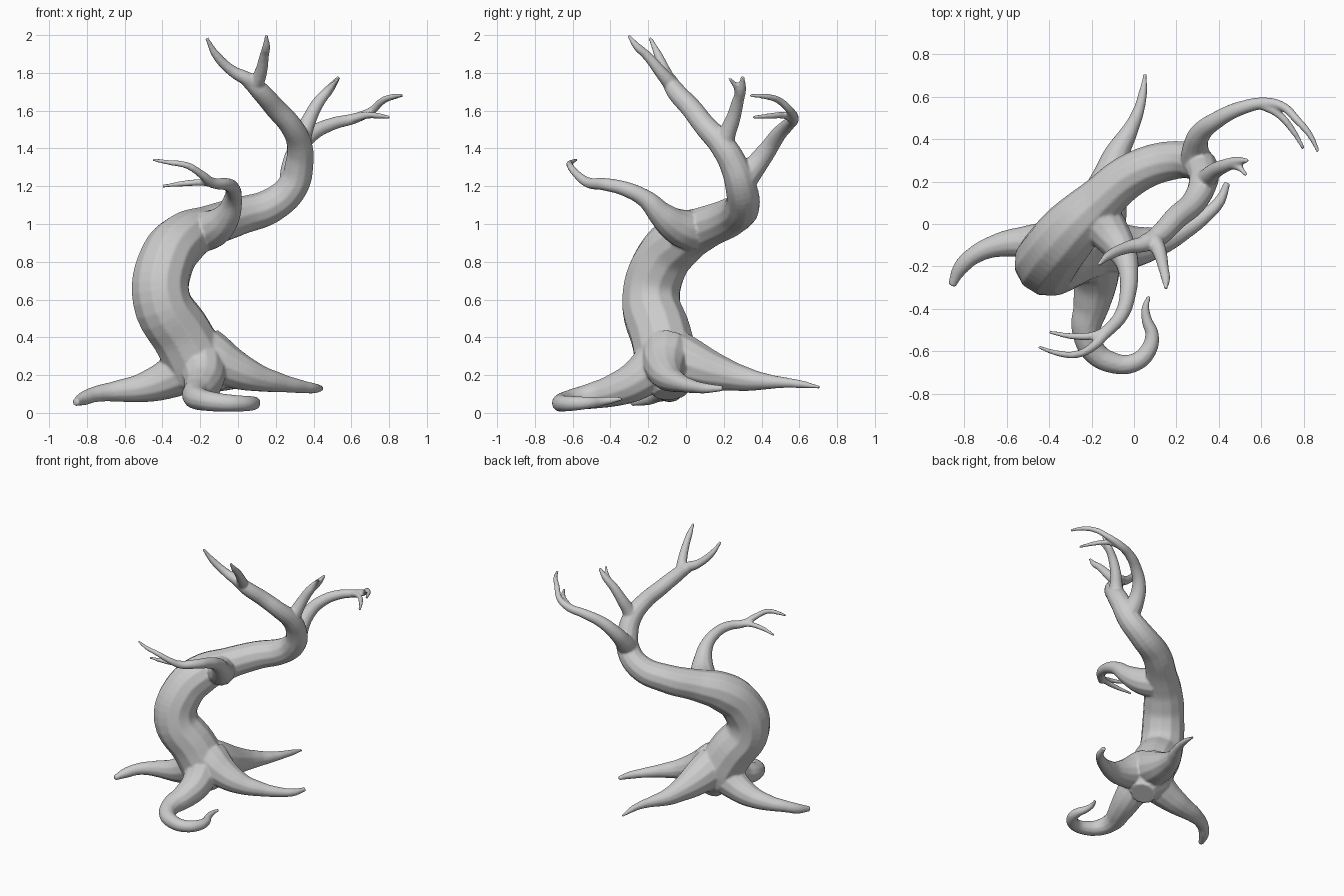
import bpy

curve = bpy.data.curves.new("limbs", 'CURVE')
curve.dimensions = '3D'
curve.bevel_depth = 1.0
curve.bevel_resolution = 4
curve.resolution_u = 6
curve.use_fill_caps = True


def limb(*pts):
    """Smooth tapered tube through (x, y, z, radius) points."""
    s = curve.splines.new('BEZIER')
    s.bezier_points.add(len(pts) - 1)
    s.radius_interpolation = 'CARDINAL'
    for p, (x, y, z, r) in zip(s.bezier_points, pts):
        p.co = (x, y, z)
        p.radius = r
        p.handle_left_type = p.handle_right_type = 'AUTO'


# trunk, running into the tallest branch
limb((-.15, -.08, .10, .09), (-.19, -.09, .2, .16), (-.29, -.13, .4, .165), (-.405, -.185, .6, .157),
     (-.38, -.13, .8, .15), (-.29, -.02, .92, .14), (-.17, .10, .98, .115),
     (0, .24, 1.04, .102), (.18, .30, 1.10, .092), (.29, .29, 1.2, .083), (.325, .25, 1.32, .075),
     (.325, .19, 1.42, .068), (.28, .10, 1.52, .06), (.2, .03, 1.61, .056),
     (.11, -.06, 1.71, .05), (.05, -.09, 1.765, .04))
# twigs of the tallest branch
limb((.12, -.05, 1.70, .045), (.06, -.09, 1.76, .04), (-.03, -.11, 1.81, .03),
     (-.12, -.15, 1.90, .022), (-.165, -.19, 1.985, .01))
limb((.09, -.07, 1.73, .042), (.12, -.13, 1.80, .034), (.14, -.21, 1.895, .025),
     (.15, -.26, 1.94, .021), (.15, -.305, 2.0, .009))

# right back branch and its twigs
limb((.30, .27, 1.2, .08), (.29, .36, 1.30, .062), (.315, .43, 1.39, .05),
     (.39, .49, 1.475, .041), (.50, .545, 1.53, .034), (.62, .57, 1.56, .028),
     (.70, .555, 1.595, .022), (.77, .49, 1.655, .019), (.83, .42, 1.675, .015), (.87, .34, 1.68, .009))
limb((.60, .565, 1.555, .024), (.68, .52, 1.575, .019), (.75, .44, 1.572, .015), (.8, .355, 1.565, .009))

# small right branch
limb((.32, .19, 1.38, .06), (.345, .215, 1.47, .048), (.38, .25, 1.56, .039),
     (.43, .275, 1.65, .032), (.49, .295, 1.72, .024), (.535, .30, 1.78, .011))
limb((.44, .28, 1.66, .024), (.49, .27, 1.72, .018), (.53, .23, 1.77, .009))

# front left branch and its twigs
limb((-.18, .04, .96, .11), (-.11, -.05, .99, .095), (-.055, -.13, 1.05, .07),
     (-.028, -.21, 1.13, .05), (-.028, -.32, 1.185, .04), (-.06, -.43, 1.21, .034),
     (-.14, -.52, 1.22, .028), (-.19, -.575, 1.26, .022), (-.27, -.615, 1.31, .018),
     (-.36, -.61, 1.325, .014), (-.45, -.58, 1.34, .009))
limb((-.09, -.47, 1.212, .026), (-.17, -.52, 1.22, .02), (-.28, -.53, 1.215, .016), (-.4, -.51, 1.20, .009))

# left root
limb((-.22, -.1, .27, .14), (-.36, -.09, .185, .11), (-.5, -.085, .135, .08),
     (-.64, -.1, .115, .057), (-.75, -.145, .10, .043), (-.82, -.21, .075, .036), (-.86, -.29, .055, .02))
# curled front root
limb((-.2, -.12, .3, .13), (-.18, -.25, .18, .11), (-.2, -.38, .12, .088), (-.225, -.5, .09, .07),
     (-.19, -.6, .07, .058), (-.1, -.655, .056, .05), (0, -.655, .05, .044),
     (.065, -.6, .05, .04), (.085, -.525, .053, .033), (.06, -.45, .06, .025),
     (.055, -.39, .068, .018), (.072, -.34, .075, .01))
# right root
limb((-.18, -.1, .32, .14), (-.06, -.11, .25, .115), (.09, -.09, .19, .078), (.22, -.035, .16, .052),
     (.33, .035, .14, .036), (.405, .11, .13, .027), (.44, .195, .13, .016))
# back root
limb((-.19, -.06, .3, .14), (-.15, .08, .24, .12), (-.115, .22, .20, .085), (-.075, .34, .175, .06),
     (-.02, .44, .165, .04), (.02, .53, .16, .028), (.042, .62, .15, .02), (.052, .71, .135, .009))

# fuse all limbs into one solid
helper = bpy.data.objects.new("limbs", curve)
bpy.context.collection.objects.link(helper)
dg = bpy.context.evaluated_depsgraph_get()
mesh = bpy.data.meshes.new_from_object(helper.evaluated_get(dg))
tree = bpy.data.objects.new("bare_tree", mesh)
bpy.context.collection.objects.link(tree)
bpy.data.objects.remove(helper)

rm = tree.modifiers.new("fuse", 'REMESH')
rm.mode = 'VOXEL'
rm.voxel_size = 0.0075
rm.use_smooth_shade = True
sm = tree.modifiers.new("soften", 'SMOOTH')
sm.factor = 0.5
sm.iterations = 5
